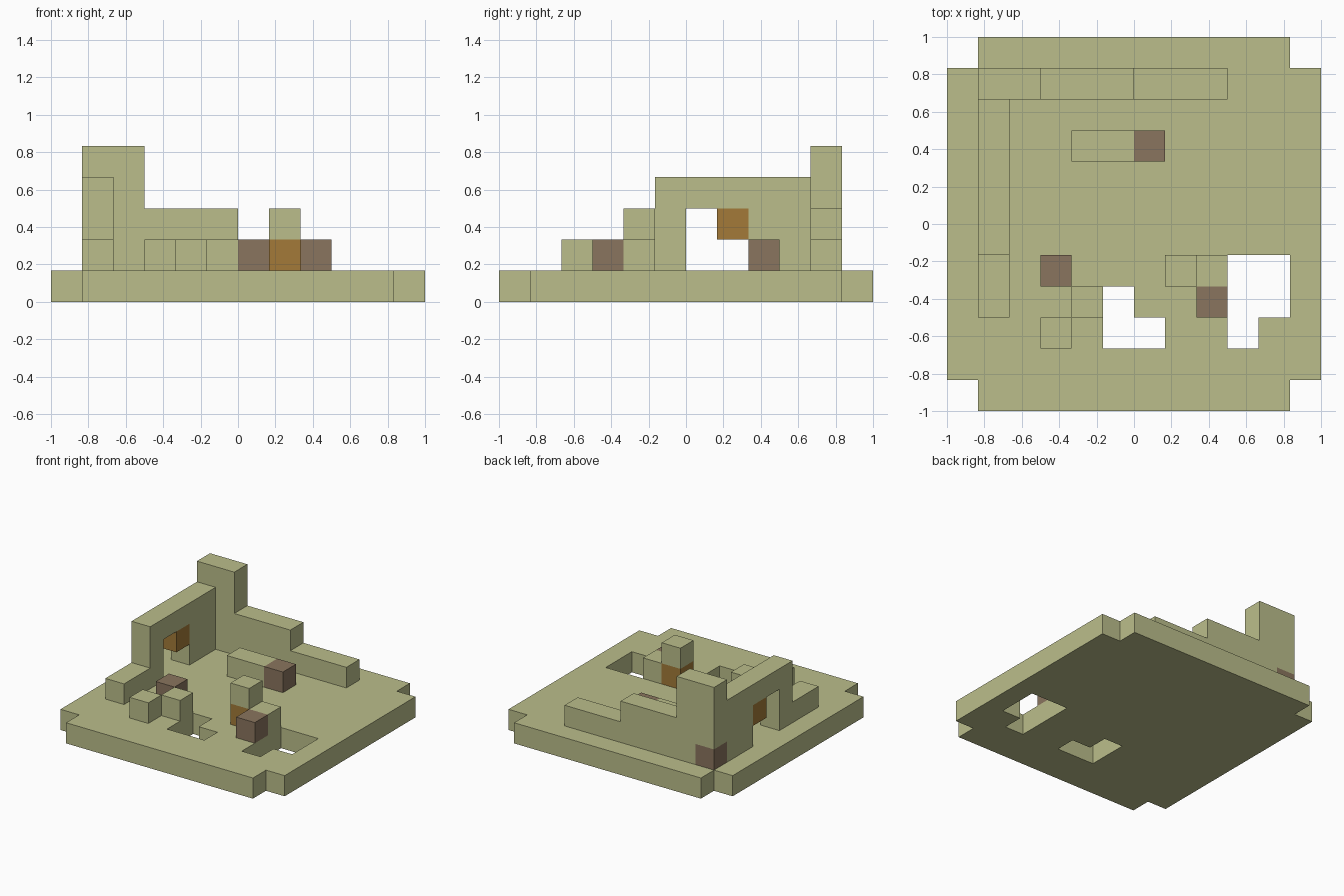
import bpy
import bmesh
from mathutils import Vector

if "Cube" in bpy.data.objects:
    bpy.data.objects.remove(bpy.data.objects["Cube"], do_unlink=True)

CELLS = 12
SIZE = 2 / CELLS


def material(name, rgb):
    mat = bpy.data.materials.new(name)
    mat.use_nodes = True
    color = (*rgb, 1)
    mat.diffuse_color = color
    mat.node_tree.nodes["Principled BSDF"].inputs["Base Color"].default_value = color
    return mat


sand = material("pale olive stone", (0.497, 0.515, 0.258))
brown = material("brown block", (0.254, 0.178, 0.112))
orange = material("orange block", (0.366, 0.195, 0.040))


def box(xs, ys, zs):
    """Set of grid cells; each range is (first, last) inclusive."""
    span = lambda r: range(r[0], r[1] + 1)
    return {(x, y, z) for x in span(xs) for y in span(ys) for z in span(zs)}


def cube(x, y, z=1):
    return {(x, y, z)}


def build(name, cells, mat):
    """One closed shell around a set of grid cells."""
    bm = bmesh.new()
    for cell in cells:
        for axis in range(3):
            for side in (-1, 1):
                step = [0, 0, 0]
                step[axis] = side
                if tuple(c + s for c, s in zip(cell, step)) in cells:
                    continue
                normal = Vector(step)
                u = Vector([int(i == (axis + 1) % 3) for i in range(3)])
                v = normal.cross(u)
                mid = Vector(cell) + (Vector((1, 1, 1)) + normal) / 2
                corners = [mid + (a * u + b * v) / 2
                           for a, b in ((-1, -1), (1, -1), (1, 1), (-1, 1))]
                bm.faces.new([bm.verts.new(((p.x * SIZE) - 1, (p.y * SIZE) - 1, p.z * SIZE))
                              for p in corners])
    bmesh.ops.remove_doubles(bm, verts=bm.verts, dist=SIZE / 100)
    mesh = bpy.data.meshes.new(name)
    bm.to_mesh(mesh)
    bm.free()
    mesh.materials.append(mat)
    obj = bpy.data.objects.new(name, mesh)
    bpy.context.collection.objects.link(obj)
    return obj


# Ground slab with notched corners and two pits cut through
last = CELLS - 1
slab = box((0, last), (0, last), (0, 0))
slab -= {(x, y, 0) for x in (0, last) for y in (0, last)}
slab -= box((5, 5), (2, 3), (0, 0)) | cube(6, 2, 0)
slab -= box((9, 10), (3, 4), (0, 0)) | cube(9, 2, 0)
build("ground_slab", slab, sand)

# Ruined back wall stepping down from the corner tower
back = box((1, 2), (10, 10), (1, 4)) | box((3, 5), (10, 10), (1, 2)) | box((6, 8), (10, 10), (1, 1))
build("back_wall", back - cube(1, 10), sand)
build("tower_corner_block", cube(1, 10), brown)

# Side wall with doorway and low broken end
side = box((1, 1), (5, 9), (1, 3)) | box((1, 1), (3, 4), (1, 1))
side -= box((1, 1), (6, 7), (1, 2))
build("side_wall", side, sand)
build("doorway_block", cube(1, 7, 2), orange)

# Inner rubble
build("inner_low_wall", box((4, 5), (8, 8), (1, 1)), sand)
build("inner_wall_end_block", cube(6, 8), brown)
build("rubble_brown_block", cube(3, 4), brown)
build("rubble_front_block", cube(3, 2), sand)
build("rubble_pit_block", cube(4, 3), sand)

# Small pillar beside the larger pit
build("pillar_base", cube(7, 4), orange)
build("pillar_top", cube(7, 4, 2), sand)
build("pillar_side_block", cube(8, 4), sand)
build("pillar_front_block", cube(8, 3), brown)
